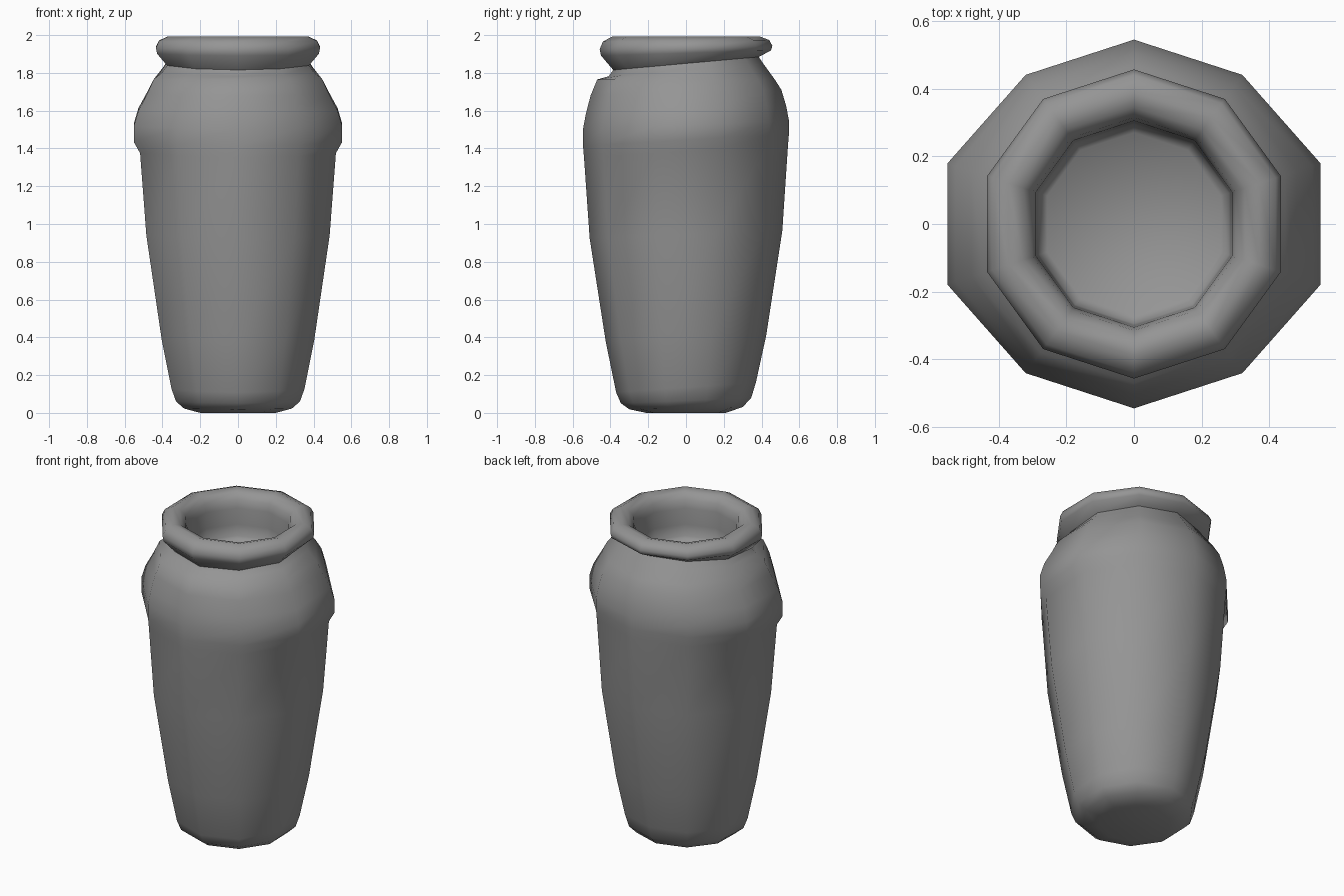
import bpy, bmesh, math

if "Cube" in bpy.data.objects:
    bpy.data.objects.remove(bpy.data.objects["Cube"], do_unlink=True)

SIDES = 10

clay = bpy.data.materials.new("grey clay")
clay.use_nodes = True
GREY = (0.3, 0.3, 0.3, 1)
clay.diffuse_color = GREY
clay.node_tree.nodes["Principled BSDF"].inputs["Base Color"].default_value = GREY

# Each ring: radius, height, lean towards the back, extra bulge on the two sides
BODY = [(.21, .005, 0, 0), (.30, .03, .02, 0), (.345, .07, .04, 0), (.37, .14, .07, 0),
        (.425, .4, .04, 0), (.51, .95, .04, 0), (.54, 1.39, .06, .005), (.545, 1.45, .06, .035),
        (.545, 1.53, .04, .035), (.53, 1.61, .04, .025), (.505, 1.7, .03, 0),
        (.47, 1.77, 0, 0), (.41, 1.82, .08, .01), (.385, 1.855, .09, .01)]
RIM = [(.45, 1.91, .03, 0), (.457, 1.94, .02, 0), (.44, 1.975, .01, 0), (.39, 1.998, 0, 0),
       (.345, 1.985, 0, 0), (.315, 1.95, 0, 0), (.305, 1.9, 0, 0)]
INSIDE = [(.30, 1.8, 0, 0), (.295, 1.73, 0, 0), (.27, 1.705, 0, 0)]


def ring(bm, radius, height, lean, bulge):
    verts = []
    for i in range(SIDES):
        a = math.pi / 2 + math.tau * i / SIDES
        r = radius + (bulge if abs(math.cos(a)) > .9 else 0)
        y = r * math.sin(a)
        verts.append(bm.verts.new((r * math.cos(a), y, height + lean * y)))
    return verts


# One skin running from the base, over the rolled rim, to the inner floor
bm = bmesh.new()
rings = [ring(bm, *row) for row in BODY + RIM + INSIDE]
for low, high in zip(rings, rings[1:]):
    for i in range(SIDES):
        j = (i + 1) % SIDES
        bm.faces.new((low[i], low[j], high[j], high[i]))
bm.faces.new(list(reversed(rings[0])))
bm.faces.new(rings[-1])
bmesh.ops.translate(bm, verts=bm.verts, vec=(0, 0, -min(v.co.z for v in bm.verts)))
bmesh.ops.recalc_face_normals(bm, faces=bm.faces)

mesh = bpy.data.meshes.new("vase")
bm.to_mesh(mesh)
bm.free()
mesh.materials.append(clay)
vase = bpy.data.objects.new("vase", mesh)
bpy.context.collection.objects.link(vase)

# Smooth shading
for o in bpy.context.selected_objects:
    o.select_set(False)
vase.select_set(True)
bpy.context.view_layer.objects.active = vase
bpy.ops.object.shade_smooth_by_angle(angle=math.radians(50))
